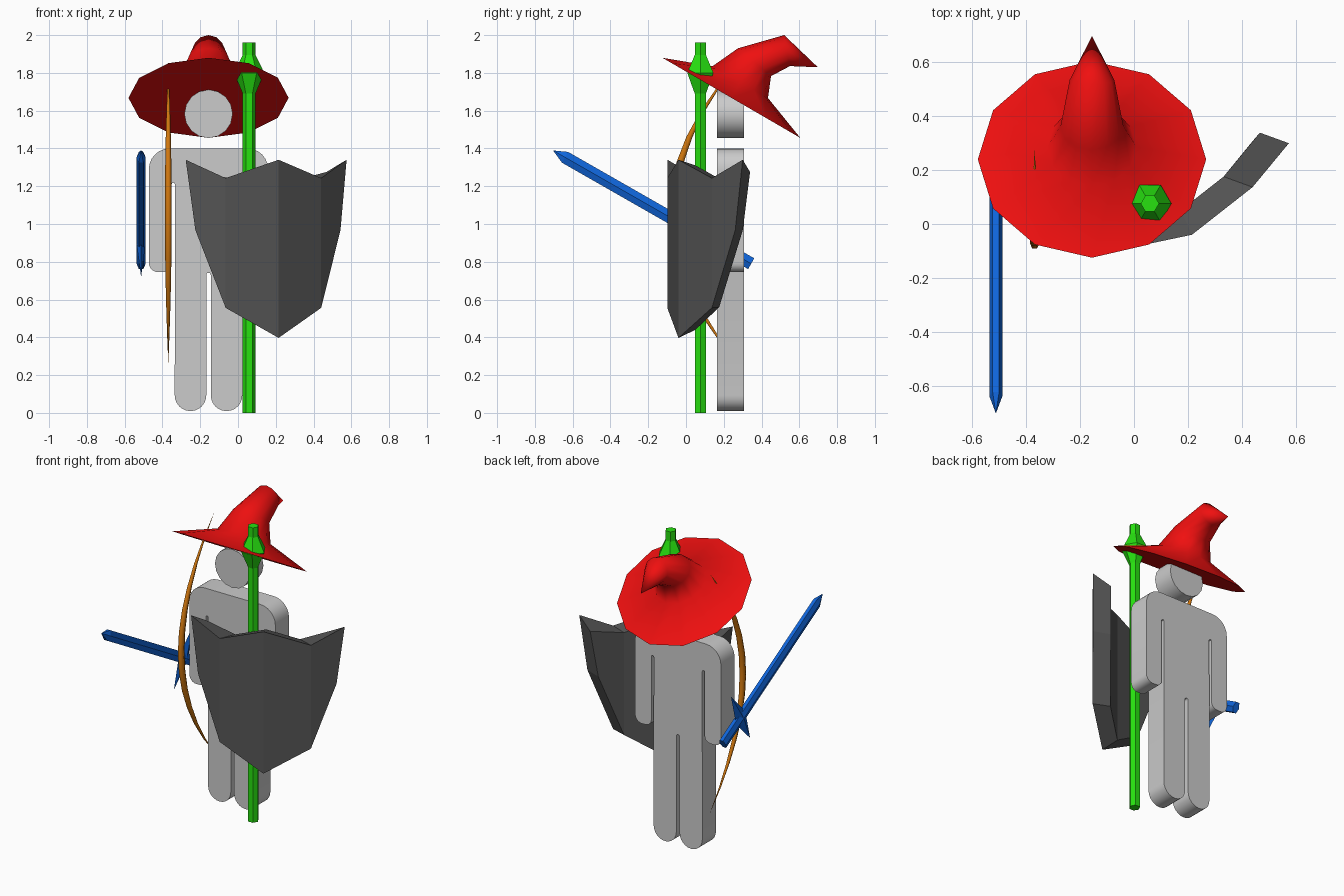
import bpy, bmesh
from math import sin, cos, pi, radians
from mathutils import Vector

if "Cube" in bpy.data.objects:
    bpy.data.objects.remove(bpy.data.objects["Cube"])


def material(name, rgb):
    m = bpy.data.materials.new(name)
    m.diffuse_color = (*rgb, 1)
    m.use_nodes = True
    m.node_tree.nodes["Principled BSDF"].inputs["Base Color"].default_value = m.diffuse_color
    return m


def loft(name, rings, mat=None, smooth=None):
    """Skin a series of rings; a one-point ring makes a tip, open ends are capped."""
    bm = bmesh.new()
    vr = [[bm.verts.new(p) for p in r] for r in rings]
    for a, b in zip(vr, vr[1:]):
        n = max(len(a), len(b))
        for i in range(n):
            j = (i + 1) % n
            if len(a) == 1:
                bm.faces.new((a[0], b[j], b[i]))
            elif len(b) == 1:
                bm.faces.new((a[i], a[j], b[0]))
            else:
                bm.faces.new((a[i], a[j], b[j], b[i]))
    for r in (vr[0], vr[-1]):
        if len(r) > 2:
            bm.faces.new(r)
    return finish(name, bm, mat, smooth)


def finish(name, bm, mat, smooth=None):
    bmesh.ops.recalc_face_normals(bm, faces=bm.faces[:])
    me = bpy.data.meshes.new(name)
    bm.to_mesh(me)
    bm.free()
    ob = bpy.data.objects.new(name, me)
    bpy.context.collection.objects.link(ob)
    if mat:
        me.materials.append(mat)
    if smooth:
        bpy.ops.object.select_all(action='DESELECT')
        ob.select_set(True)
        bpy.context.view_layer.objects.active = ob
        bpy.ops.object.shade_smooth_by_angle(angle=radians(smooth))
    return ob


def arc(cx, cz, r, a0, a1, n):
    return [(cx + r * cos(radians(a0 + (a1 - a0) * i / n)),
             cz + r * sin(radians(a0 + (a1 - a0) * i / n))) for i in range(n + 1)]


CX = -0.156
red = material("red", (0.87, 0.005, 0.005))
green = material("green", (0.02, 0.75, 0.005))
blue = material("blue", (0.005, 0.13, 0.7))
orange = material("orange", (0.65, 0.19, 0.005))
dark = material("dark_grey", (0.09, 0.09, 0.09))

# Flat figure: half outline from crotch to shoulder, mirrored, plus a disc head
half = (arc(0, 0.73, 0.012, 90, 0, 3)
        + arc(0.0955, 0.093, 0.0835, 180, 360, 12)
        + arc(0.187, 1.21, 0.009, 180, 0, 4)
        + arc(0.238, 0.788, 0.042, 180, 270, 5)
        + arc(0.266, 0.795, 0.05, 270, 360, 5)
        + arc(0.206, 1.29, 0.11, 0, 90, 6))
outline = half + [(-u, z) for u, z in reversed(half[1:])]
head = arc(0, 1.583, 0.128, 0, 360, 16)[:-1]
for name, prof in (("figure_body", outline), ("figure_head", head)):
    loft(name, [[(CX + u, y, z) for u, z in prof] for y in (0.164, 0.307)], smooth=40)

# Pointed hat: 12-sided rings given by front point, back point and side radius
hat = [((-0.125, 1.88), (0.605, 1.456), 0.424),
       ((0.14, 1.835), (0.434, 1.667), 0.165),
       ((0.275, 1.93), (0.45, 1.783), 0.117),
       ((0.52, 2.0), (0.55, 1.836), 0.083)]
rings = []
for f, b, r in hat:
    f, b = Vector((CX, *f)), Vector((CX, *b))
    rings.append([(f + b) / 2 + (b - f) / 2 * sin(i * pi / 6)
                  + Vector((r * cos(i * pi / 6), 0, 0)) for i in range(12)])
loft("hat", rings + [[(CX, 0.698, 1.83)]], red, 75)

# Staff with a faceted knob, hexagonal section
staff = [(0, 0.034), (1.69, 0.034), (1.80, 0.08), (1.895, 0.034), (1.96, 0.034)]
loft("staff", [[(0.059 + r * cos(i * pi / 3), 0.076 + r * sin(i * pi / 3), z)
                for i in range(6)] for z, r in staff], green)

# Sword: flattened hexagonal bar with a pointed tip, and a diamond crossguard
pommel = Vector((-0.513, 0.345, 0.79))
along = Vector((0, -0.868, 0.496))
across = Vector((0, 0.496, 0.868))
side = Vector((1, 0, 0))
section = [(0.024, 0), (0.012, 0.033), (-0.012, 0.033),
           (-0.024, 0), (-0.012, -0.033), (0.012, -0.033)]
loft("sword_blade_and_grip",
     [[pommel + along * d + side * u + across * w for u, w in section]
      for d in (0, 1.135)] + [[pommel + along * 1.208]], blue)
guard = pommel + along * 0.214
loft("sword_guard",
     [[guard - across * 0.203],
      [guard + side * 0.024 * s + along * 0.055 * t
       for s, t in ((1, 0), (0, 1), (-1, 0), (0, -1))],
      [guard + across * 0.203]], blue)

# Bow: parabolic limb tapering to both tips
rings = []
for k in range(-6, 7):
    t = k / 6
    y, z, f = -0.07 + 0.35 * t * t, 1.06 + 0.8 * t, 1 - t * t
    n = 6 if abs(k) < 6 else 1
    rings.append([(-0.369 + 0.018 * f * cos(i * pi / 3) * (n > 1),
                   y + 0.025 * f * sin(i * pi / 3) * (n > 1), z) for i in range(n)])
loft("bow", rings, orange, 75)

# Shield: half columns (u across, v backward, z), mirrored and turned 25 degrees
front = [(0, 0, 1.34), (0.279, 0.065, 1.243), (0.470, 0.156, 1.34),
         (0.424, 0.134, 0.968), (0.279, 0.065, 0.556), (0, 0, 0.397)]
back = [(0, 0.10, 1.31), (0.198, 0.146, 1.24), (0.389, 0.237, 1.275),
        (0.343, 0.216, 0.968), (0.198, 0.146, 0.56), (0, 0.10, 0.44)]
ca, sa = cos(radians(25)), sin(radians(25))
bm = bmesh.new()
for s in (1, -1):
    F, B = [[bm.verts.new((0.215 + s * u * ca - v * sa, -0.04 + s * u * sa + v * ca, z))
             for u, v, z in pts] for pts in (front, back)]
    for L in (F, B):
        bm.faces.new((L[0], L[1], L[4], L[5]))
        bm.faces.new(L[1:5])
    for i in range(5):
        bm.faces.new((F[i], F[i + 1], B[i + 1], B[i]))
bmesh.ops.remove_doubles(bm, verts=bm.verts[:], dist=0.0005)
finish("shield", bm, dark)
